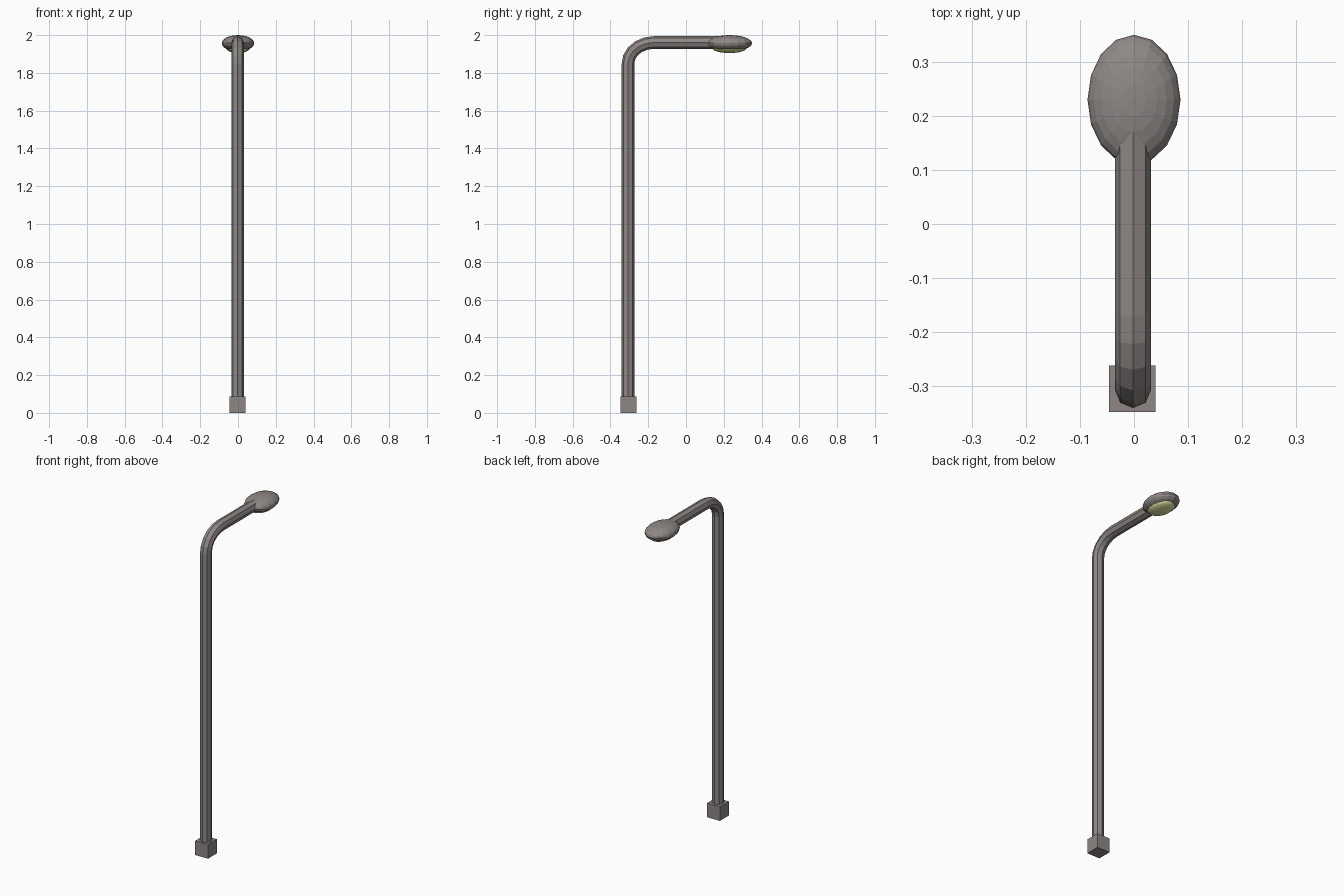
import bpy, bmesh, math
from mathutils import Vector

if "Cube" in bpy.data.objects:
    bpy.data.objects.remove(bpy.data.objects["Cube"])

CX, CY = -0.002, -0.307      # pole axis
R = 0.0335                   # tube radius
ARM_Z = 1.961                # arm axis height
BEND_Y, BEND_Z = 0.138, 0.112  # bend reach and height


def paint(ob, name, colour):
    mat = bpy.data.materials.get(name) or bpy.data.materials.new(name)
    mat.diffuse_color = (*colour, 1)
    mat.use_nodes = True
    mat.node_tree.nodes["Principled BSDF"].inputs["Base Color"].default_value = mat.diffuse_color
    ob.data.materials.append(mat)


def ellipsoid(name, loc, scale, rings=12):
    bpy.ops.mesh.primitive_uv_sphere_add(segments=16, ring_count=rings, radius=1, location=loc)
    ob = bpy.context.object
    ob.name = name
    ob.scale = scale
    bpy.ops.object.transform_apply(location=False, rotation=False, scale=True)
    return ob


# Square foot block
bpy.ops.mesh.primitive_cube_add(size=1, location=(-0.003, -0.305, 0.0435))
foot = bpy.context.object
foot.name = "foot_block"
foot.scale = (0.086, 0.086, 0.087)

# Pole path: straight up, quarter bend, then the arm; angle is the tilt of each section
path = [(CY, 0.08, 0.0)]
for i in range(6):
    a = math.radians(18 * i)
    path.append((CY + BEND_Y * (1 - math.cos(a)), ARM_Z - BEND_Z + BEND_Z * math.sin(a), a))
path.append((0.17, ARM_Z, math.pi / 2))

# Eight-sided tube swept along the path
bm = bmesh.new()
loops = []
for y, z, a in path:
    side, out = Vector((1, 0, 0)), Vector((0, -math.cos(a), math.sin(a)))
    loops.append([bm.verts.new(Vector((CX, y, z))
                  + R * (math.cos(k * math.pi / 4) * side + math.sin(k * math.pi / 4) * out))
                  for k in range(8)])
for lo, hi in zip(loops, loops[1:]):
    for k in range(8):
        bm.faces.new((lo[k], lo[(k + 1) % 8], hi[(k + 1) % 8], hi[k]))
bm.faces.new(loops[0])
bm.faces.new(loops[-1])
bmesh.ops.recalc_face_normals(bm, faces=bm.faces)
mesh = bpy.data.meshes.new("pole")
bm.to_mesh(mesh)
bm.free()
pole = bpy.data.objects.new("pole", mesh)
bpy.context.collection.objects.link(pole)

# Lamp head and glowing lens beneath it
head = ellipsoid("lamp_head", (0, 0.23, 1.957), (0.086, 0.12, 0.043))
lens = ellipsoid("lamp_lens", (0, 0.23, 1.930), (0.062, 0.09, 0.025))

# Dark warm metal, yellow lens
for ob in (foot, pole, head):
    paint(ob, "dark_metal", (0.27, 0.245, 0.235))
paint(lens, "lens_yellow", (0.80, 0.80, 0.36))
